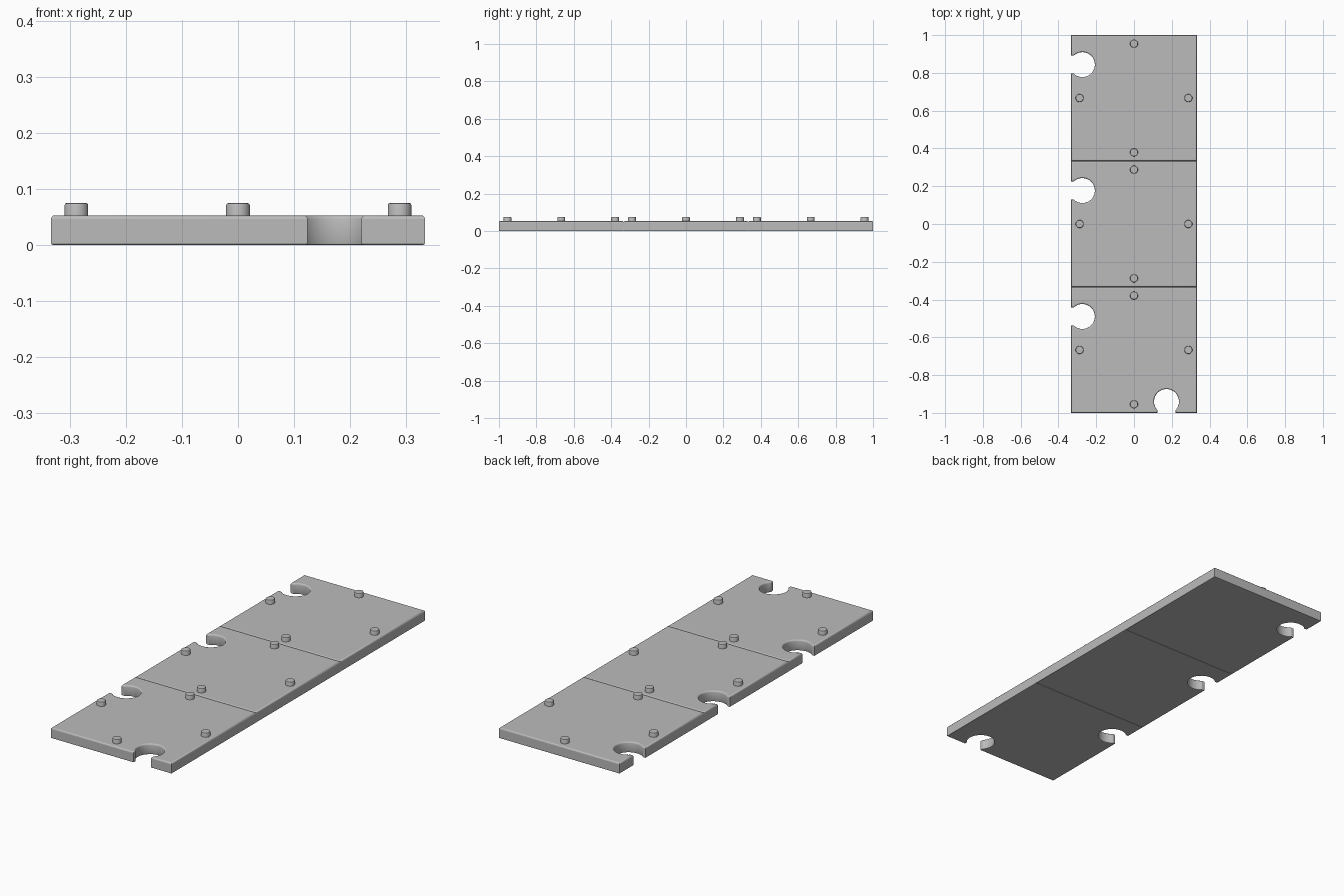
import bpy, bmesh
from math import sin, cos, pi, atan2, sqrt, radians

cube = bpy.data.objects.get("Cube")
if cube:
    bpy.data.objects.remove(cube, do_unlink=True)

HALF = 1 / 3          # half width of a square tile
THICK = 0.053         # tile thickness
PEG_TOP = 0.075
PEG_R = 0.021
PEG_OFFSET = 0.288
HOLE_R = 0.066
NECK = 0.048          # half width of the notch mouth
DEPTH = 0.06          # hole centre to tile edge
NOTCH_SEGS = 32

grey = bpy.data.materials.new("plain grey")
grey.use_nodes = True
colour = (0.5, 0.5, 0.5, 1)
grey.diffuse_color = colour
grey.node_tree.nodes["Principled BSDF"].inputs["Base Color"].default_value = colour


def notch():
    """Keyhole outline as (along edge, inward) pairs."""
    start = atan2(-sqrt(HOLE_R ** 2 - NECK ** 2), -NECK) + 2 * pi
    end = pi - start
    pts = [(-NECK, 0)]
    for i in range(NOTCH_SEGS + 1):
        a = start + (end - start) * i / NOTCH_SEGS
        pts.append((HOLE_R * cos(a), DEPTH + HOLE_R * sin(a)))
    return pts + [(NECK, 0)]


def finish(bm, name, y=0):
    bmesh.ops.recalc_face_normals(bm, faces=bm.faces)
    mesh = bpy.data.meshes.new(name)
    bm.to_mesh(mesh)
    bm.free()
    mesh.materials.append(grey)
    ob = bpy.data.objects.new(name, mesh)
    bpy.context.collection.objects.link(ob)
    ob.location.y = y
    bpy.ops.object.select_all(action='DESELECT')
    ob.select_set(True)
    bpy.context.view_layer.objects.active = ob
    bpy.ops.object.shade_smooth_by_angle(angle=radians(40))
    # Keep the big planes flat; only rounded edges and walls are smooth
    for p in mesh.polygons:
        if max(abs(c) for c in p.normal) > 0.9999:
            p.use_smooth = False
    return ob


def round_rim(bm, z, radius, segments):
    edges = [e for e in bm.edges
             if all(abs(v.co.z - z) < 1e-5 for v in e.verts)]
    bmesh.ops.bevel(bm, geom=edges, offset=radius, segments=segments,
                    profile=0.5, affect='EDGES', clamp_overlap=False)


def make_tile(name, y, front_notch):
    # Outline runs counterclockwise from the front right corner
    outline = [(-HALF, -HALF)]
    if front_notch:
        outline += [(0.172 + u, -HALF + v) for u, v in notch()]
    outline += [(HALF, -HALF), (HALF, HALF), (-HALF, HALF)]
    outline += [(-HALF + v, 0.177 - u) for u, v in notch()]
    bm = bmesh.new()
    base = bm.faces.new([bm.verts.new((px, py, 0)) for px, py in outline])
    top = bmesh.ops.extrude_face_region(bm, geom=[base], use_keep_orig=True)
    for v in top["geom"]:
        if isinstance(v, bmesh.types.BMVert):
            v.co.z = THICK
    round_rim(bm, THICK, 0.007, 3)
    round_rim(bm, 0, 0.004, 2)
    return finish(bm, name, y)


def make_peg(name, x, y):
    bm = bmesh.new()
    bmesh.ops.create_cone(bm, cap_ends=True, segments=32, radius1=PEG_R,
                          radius2=PEG_R, depth=PEG_TOP - 0.04)
    bmesh.ops.translate(bm, verts=bm.verts, vec=(x, 0, (PEG_TOP + 0.04) / 2))
    round_rim(bm, PEG_TOP, 0.004, 2)
    return finish(bm, name, y)


# Three tiles in a row, each with four pegs near the edge middles
for part, row in (("front", -1), ("middle", 0), ("back", 1)):
    centre = row * 2 * HALF
    make_tile(part + "_tile", centre, row == -1)
    for side, dx, dy in (("left", 1, 0), ("right", -1, 0),
                         ("rear", 0, 1), ("fore", 0, -1)):
        make_peg(f"{part}_{side}_peg", dx * PEG_OFFSET, centre + dy * PEG_OFFSET)
